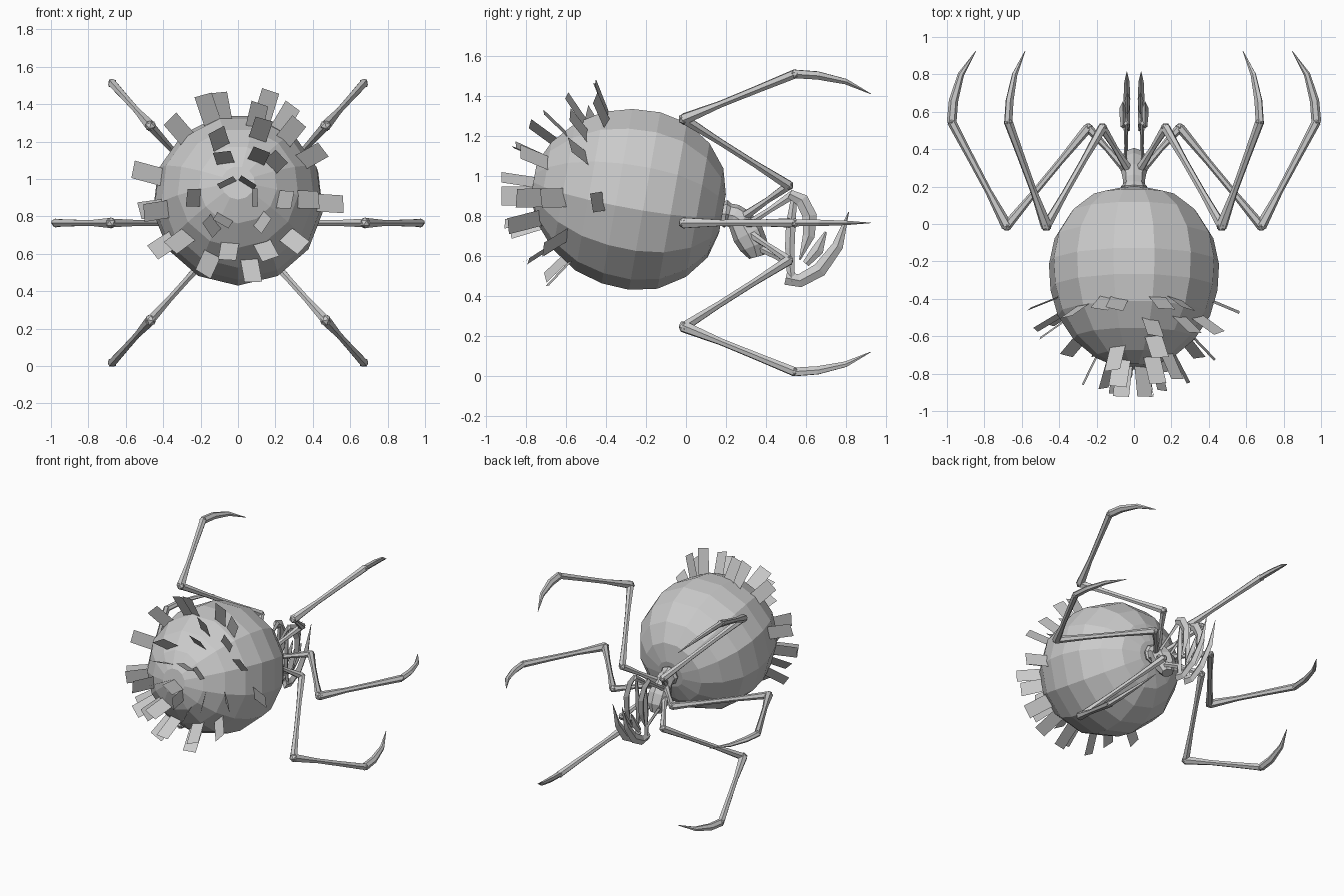
import bpy, bmesh, math, random
from mathutils import Vector, Matrix

if "Cube" in bpy.data.objects:
    bpy.data.objects.remove(bpy.data.objects["Cube"])

random.seed(4)


def finish(name, bm):
    bmesh.ops.recalc_face_normals(bm, faces=bm.faces)
    mesh = bpy.data.meshes.new(name)
    bm.to_mesh(mesh)
    bm.free()
    obj = bpy.data.objects.new(name, mesh)
    bpy.context.collection.objects.link(obj)
    return obj


def tube(bm, pts, radii, ref, sides=6, flat=1.0, phase=0.0):
    """Faceted tube along pts; flat scales the thickness along ref."""
    pts = [Vector(p) for p in pts]
    ref = Vector(ref).normalized()
    rings = []
    for i, p in enumerate(pts):
        t = (pts[min(i + 1, len(pts) - 1)] - pts[max(i - 1, 0)]).normalized()
        side = t.cross(ref).normalized()
        up = side.cross(t).normalized()
        ring = []
        for k in range(sides):
            a = 2 * math.pi * k / sides + phase
            ring.append(bm.verts.new(p + radii[i] * (math.cos(a) * side + flat * math.sin(a) * up)))
        rings.append(ring)
    for r0, r1 in zip(rings, rings[1:]):
        for k in range(sides):
            j = (k + 1) % sides
            bm.faces.new((r0[k], r0[j], r1[j], r1[k]))
    bm.faces.new(rings[0][::-1])
    bm.faces.new(rings[-1])


# Abdomen: faceted egg, tilted down toward the head
C = Vector((0, -0.285, 0.895))
axis = Vector((0, math.cos(math.radians(10)), -math.sin(math.radians(10))))
profile = [(-.485, .09), (-.43, .21), (-.33, .325), (-.2, .41), (-.06, .45), (.08, .458),
           (.22, .428), (.35, .345), (.44, .23), (.475, .1)]
bm = bmesh.new()
tube(bm, [C + axis * t for t, r in profile], [r for t, r in profile], (1, 0, 0), 13)
finish("abdomen", bm)

# Flat scales standing out of the rear, placed by (x, z)
spots = [(-.16, 1.37), (-.09, 1.38), (.15, 1.39), (.1, 1.33), (.25, 1.32), (.28, 1.25),
         (.39, 1.12), (.48, .87), (.37, .89), (.25, .89),
         (.09, .9), (.3, .67), (.15, .62), (.07, .515), (-.16, .55), (-.31, .67), (-.39, .65),
         (-.48, 1.03), (-.31, 1.26), (-.43, .83), (-.235, .9), (-.08, .78), (-.05, .615),
         (.13, .77), (-.1, 1.21), (-.075, 1.11), (.12, 1.26), (.11, 1.12), (.2, 1.09),
         (-.06, .98), (.05, .98), (-.14, .75), (-.45, .84)]
bm = bmesh.new()
for x, z in spots:
    u, w = x / .5, (z - .9) / .5
    y = -math.sqrt(max(1 - u * u - w * w, .06)) * .56
    d = Vector((u / .5, y / .3, w / .5)).normalized()
    d = (d + Vector((0, -.15, 0))).normalized()
    mid = Vector((x, -.285 + y, z))
    side = d.cross(Vector((0, 1, 0))).normalized()
    side.rotate(Matrix.Rotation(random.uniform(-.3, .3), 3, d))
    a, b = d * .09, side * .048
    bm.faces.new([bm.verts.new(mid + v) for v in (-a - b, a - b, a + b, -a + b)])
finish("rear_scales", bm)

# Head with collar, hanging forward and down
head = [(.17, .81, .055), (.2, .81, .07), (.215, .805, .058), (.24, .8, .06), (.27, .78, .066),
        (.31, .71, .08), (.34, .65, .072), (.355, .595, .04)]
bm = bmesh.new()
tube(bm, [(0, y, z) for y, z, r in head], [r for y, z, r in head], (1, 0, 0), 8)
finish("head", bm)

# Legs: one planar leg, fanned around the y axis and mirrored
HUB = 0.765
j0, j1, j2, j3 = (.05, .3), (.245, .515), (.68, -.01), (.975, .545)
claw = [j3, (.965, .66), (.925, .8), (.845, .925)]


def segment(bm, a, b, rads):
    n = len(rads) - 1
    pts = [Vector((*a, 0)).lerp(Vector((*b, 0)), i / n) for i in range(n + 1)]
    tube(bm, pts, rads, (0, 0, 1), 6)


for sx, side in ((1, "right"), (-1, "left")):
    for deg, name, reach in ((-48, "upper", 1.03), (0, "middle", 1), (48, "lower", 1.03)):
        bm = bmesh.new()
        segment(bm, j0, j1, [.024, .016, .024])
        segment(bm, j1, j2, [.026, .018, .018, .026])
        segment(bm, j2, j3, [.03, .018, .02, .024])
        tube(bm, [(x, y, 0) for x, y in claw], [.026, .025, .017, .002], (0, 0, 1), 6, .75)
        # joint knobs
        for (x, y), r in ((j1, .026), (j2, .03), (j3, .025)):
            bmesh.ops.create_icosphere(bm, subdivisions=1, radius=r,
                                       matrix=Matrix.Translation((x, y, 0)))
        bmesh.ops.rotate(bm, verts=bm.verts, cent=(0, 0, 0),
                         matrix=Matrix.Rotation(math.radians(deg), 3, 'Y'))
        for v in bm.verts:
            v.co.x *= sx * reach
            v.co.z = HUB + v.co.z * reach
        finish(f"{name}_leg_{side}", bm)

# Jaws: arms from the head, long lower fang, shorter upper hook, inner blade
parts = {
    "jaw_arm": (.04, [(.33, .66), (.45, .6), (.52, .56), (.53, .47)], [.02, .016, .02, .022]),
    "lower_fang": (.038, [(.5, .49), (.57, .475), (.67, .53), (.76, .65), (.815, .82)],
                   [.035, .033, .036, .028, .002]),
    "upper_arm": (.045, [(.28, .74), (.42, .83), (.54, .91)], [.018, .014, .022]),
    "upper_hook": (.06, [(.52, .91), (.58, .88), (.62, .8), (.615, .7), (.57, .58)],
                   [.022, .034, .036, .03, .004]),
    "rear_hook": (.035, [(.54, .88), (.525, .76), (.52, .64), (.53, .5)], [.016, .024, .024, .014]),
    "inner_blade": (.035, [(.6, .56), (.66, .63), (.7, .72)], [.018, .03, .006]),
}
for sx, side in ((1, "right"), (-1, "left")):
    for name, (x, path, rads) in parts.items():
        bm = bmesh.new()
        tube(bm, [(sx * x, y, z) for y, z in path], rads, (1, 0, 0), 4, .5)
        finish(f"{name}_{side}", bm)
